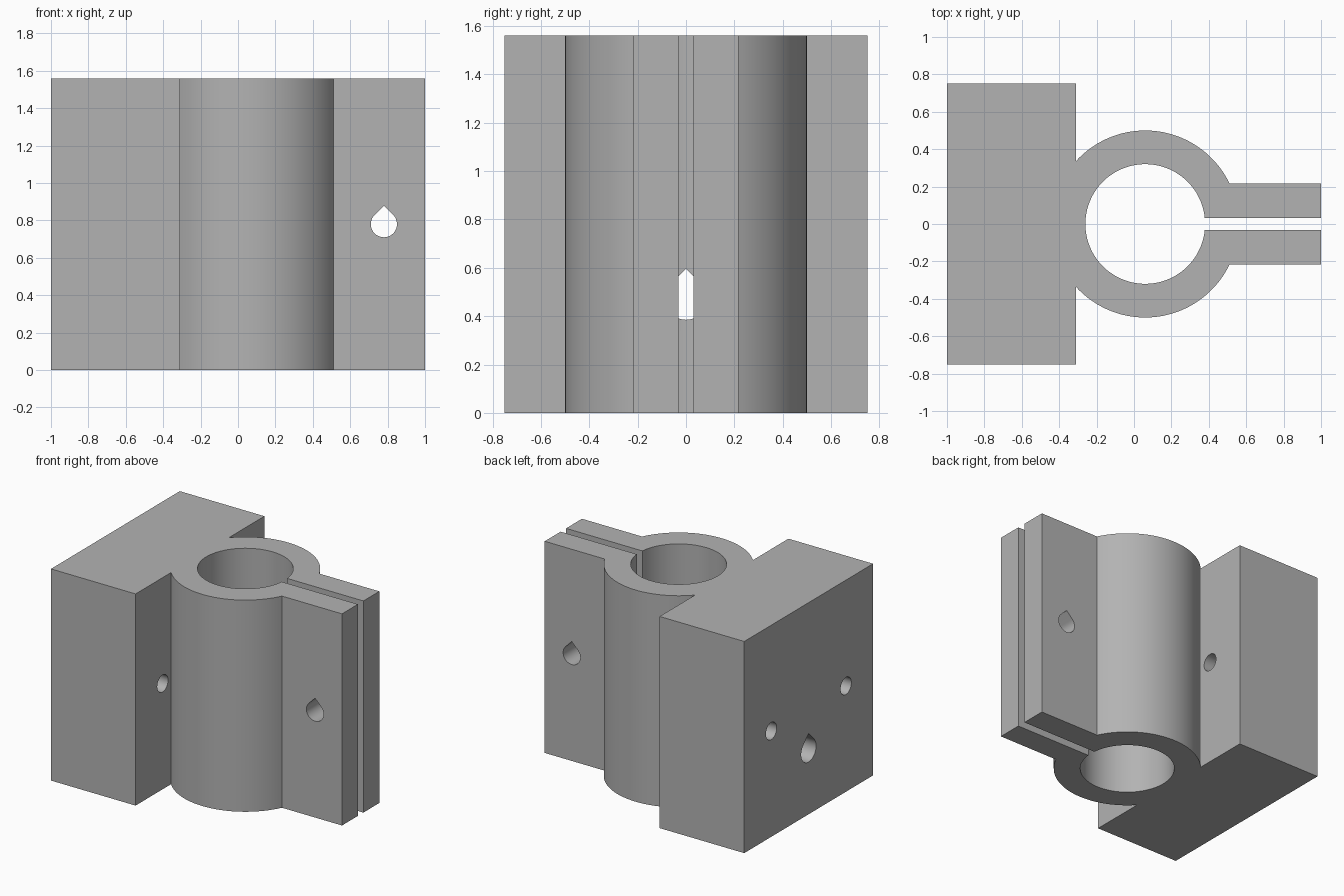
import bpy, bmesh, math
from mathutils import Vector

cube = bpy.data.objects.get("Cube")
if cube:
    bpy.data.objects.remove(cube, do_unlink=True)

H = 1.56                      # overall height
CX, R_OUT, R_BORE = 0.06, 0.5, 0.32
BLOCK_X, BLOCK_Y = -0.31, 0.75
ARM_Y, GAP_Y = 0.217, 0.032

grey = bpy.data.materials.new("plain_grey")
grey.use_nodes = True
grey.diffuse_color = (0.45, 0.45, 0.45, 1)
grey.node_tree.nodes["Principled BSDF"].inputs["Base Color"].default_value = (0.45, 0.45, 0.45, 1)


def arc(cx, cy, r, a0, a1, n):
    return [(cx + r * math.cos(a0 + (a1 - a0) * i / n),
             cy + r * math.sin(a0 + (a1 - a0) * i / n)) for i in range(n + 1)]


def prism(name, points, direction):
    """Extrude a closed outline of 3D points along a direction."""
    bm = bmesh.new()
    face = bm.faces.new([bm.verts.new(p) for p in points])
    ext = bmesh.ops.extrude_face_region(bm, geom=[face])
    moved = [v for v in ext["geom"] if isinstance(v, bmesh.types.BMVert)]
    bmesh.ops.translate(bm, verts=moved, vec=Vector(direction))
    bmesh.ops.recalc_face_normals(bm, faces=bm.faces)
    mesh = bpy.data.meshes.new(name)
    bm.to_mesh(mesh)
    bm.free()
    mesh.materials.append(grey)
    obj = bpy.data.objects.new(name, mesh)
    bpy.context.collection.objects.link(obj)
    return obj


def teardrop(c, z, r):
    """Round hole with a 45 degree pointed roof."""
    return arc(c, z, r, math.radians(135), math.radians(405), 36) + [(c, z + r * math.sqrt(2))]


def circle(c, z, r):
    return arc(c, z, r, 0, 2 * math.pi, 40)[:-1]


# Clamp body: mounting block, split sleeve and two clamping arms in one outline
a_arm = math.asin(ARM_Y / R_OUT)
a_block = math.acos((BLOCK_X - CX) / R_OUT)
a_gap = math.asin(GAP_Y / R_BORE)
upper = [(1, GAP_Y), (1, ARM_Y)] + arc(CX, 0, R_OUT, a_arm, a_block, 48)
upper += [(BLOCK_X, BLOCK_Y), (-1, BLOCK_Y)]
lower = [(x, -y) for x, y in reversed(upper)]
bore = arc(CX, 0, R_BORE, 2 * math.pi - a_gap, a_gap, 96)
body = prism("clamp_body", [(x, y, 0) for x, y in upper + lower + bore], (0, 0, H))

# Hole cutters: arm bolt, centre mounting hole and the two side screw holes
cutters = [
    prism("arm_bolt_cutter", [(x, -0.4, z) for x, z in teardrop(0.78, H / 2, 0.07)], (0, 0.8, 0)),
    prism("centre_hole_cutter", [(-1.1, y, z) for y, z in teardrop(0, 0.472, 0.087)], (1.1, 0, 0)),
]
for side in (-1, 1):
    cutters.append(prism("screw_hole_cutter",
                         [(-1.1, y, z) for y, z in circle(side * 0.435, H / 2, 0.063)],
                         (0.81, 0, 0)))

bpy.ops.object.select_all(action='DESELECT')
body.select_set(True)
bpy.context.view_layer.objects.active = body
for cutter in cutters:
    mod = body.modifiers.new("hole", 'BOOLEAN')
    mod.operation = 'DIFFERENCE'
    mod.solver = 'EXACT'
    mod.object = cutter
    bpy.ops.object.modifier_apply(modifier=mod.name)
    bpy.data.objects.remove(cutter, do_unlink=True)

bpy.ops.object.shade_smooth_by_angle(angle=math.radians(25))
